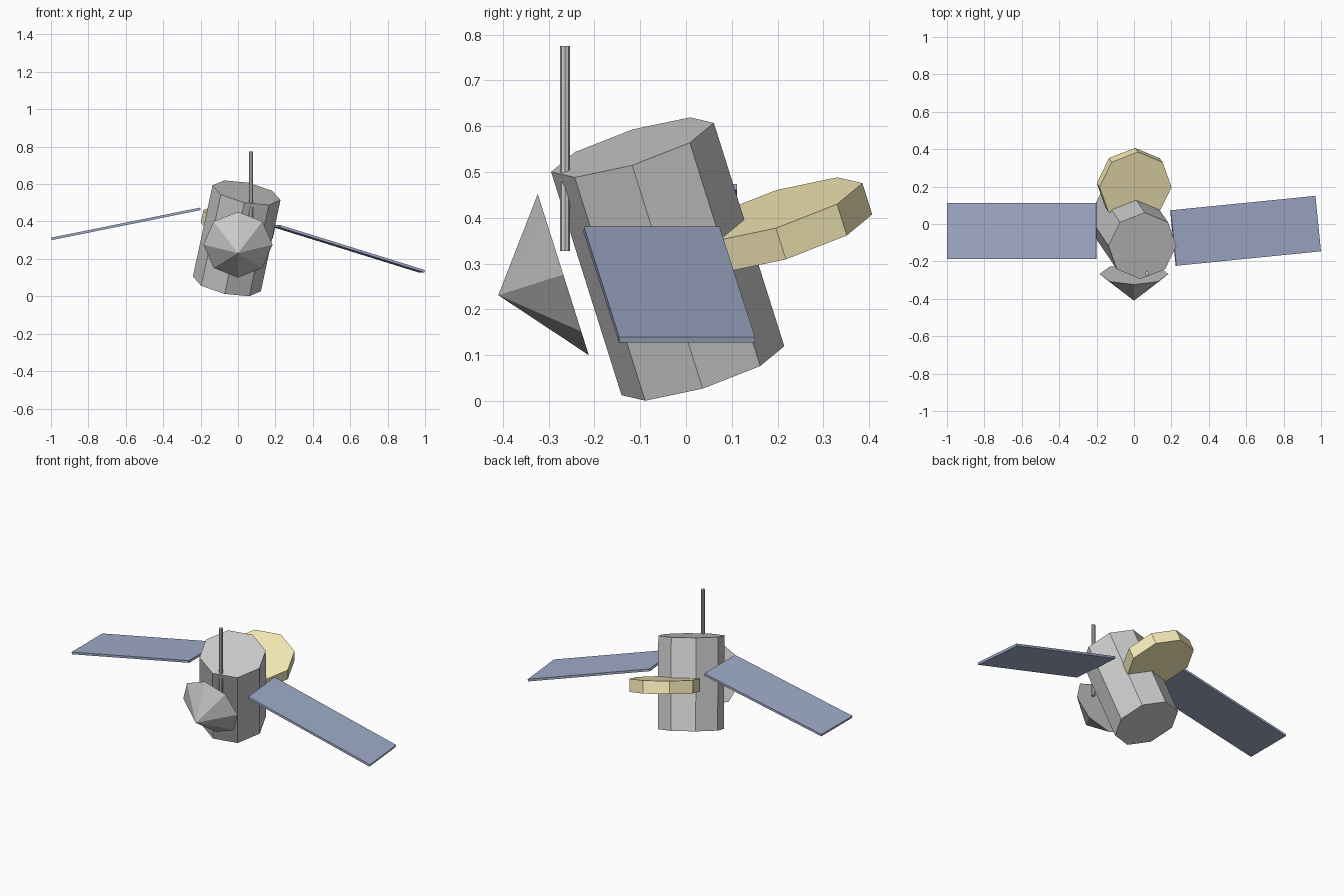
import bpy, bmesh
from math import radians
from mathutils import Matrix, Vector, Euler

if "Cube" in bpy.data.objects:
    bpy.data.objects.remove(bpy.data.objects["Cube"])


def material(name, rgb):
    m = bpy.data.materials.new(name)
    m.diffuse_color = (*rgb, 1)
    m.use_nodes = True
    m.node_tree.nodes["Principled BSDF"].inputs["Base Color"].default_value = m.diffuse_color
    return m


def frame(axis, back):
    """Rotation whose local z is axis and whose local y leans towards back."""
    w = Vector(axis).normalized()
    v = Vector(back)
    v = (v - w * v.dot(w)).normalized()
    return Matrix((v.cross(w), v, w)).transposed().to_4x4()


def add(name, bm, centre, rot, mat=None):
    mesh = bpy.data.meshes.new(name)
    bm.to_mesh(mesh)
    bm.free()
    ob = bpy.data.objects.new(name, mesh)
    ob.matrix_world = Matrix.Translation(centre) @ rot
    bpy.context.collection.objects.link(ob)
    if mat:
        mesh.materials.append(mat)
    return ob


def prism(name, r1, r2, depth, centre, rot, mat=None, sides=8):
    bm = bmesh.new()
    bmesh.ops.create_cone(bm, cap_ends=True, segments=sides,
                          radius1=r1, radius2=r2, depth=depth)
    return add(name, bm, centre, rot, mat)


def panel(name, centre, pitch, yaw, mat):
    bm = bmesh.new()
    bmesh.ops.create_cube(bm, size=1)
    bmesh.ops.scale(bm, vec=(0.813, 0.298, 0.0135), verts=bm.verts)
    rot = Euler((0, radians(pitch), radians(yaw))).to_matrix().to_4x4()
    return add(name, bm, centre, rot, mat)


gold = material("gold", (0.93, 0.83, 0.48))
blue = material("panel_blue", (0.35, 0.41, 0.58))

# Tilted octagonal body and the gold disc that shares its tilt
tilt = frame((0.201, -0.295, 0.935), (0.065, 0.954, 0.288))
up = tilt.col[2].to_3d()
prism("body", 0.186, 0.186, 0.522, Vector((-0.007, -0.04, 0.31)), tilt)
prism("gold_disc", 0.197, 0.197, 0.073,
      Vector((0.008, 0.197, 0.419)) - up * 0.0365, tilt, gold)

# Cone-shaped dish pointing forward and slightly down
forward = Vector((0, -0.142, -0.045))
prism("front_cone", 0.1845, 0, forward.length,
      Vector((0, -0.268, 0.276)) + forward / 2, frame(forward, (0, 0, 1)))

# Upright antenna
prism("antenna", 0.011, 0.011, 0.447, Vector((0.07, -0.264, 0.5515)), Matrix())

# Solar panels, each drooping at its own angle
panel("left_panel", Vector((-0.6, -0.038, 0.387)), -11.4, 0, blue)
panel("right_panel", Vector((0.5965, -0.0365, 0.254)), 17.2, 5.7, blue)
